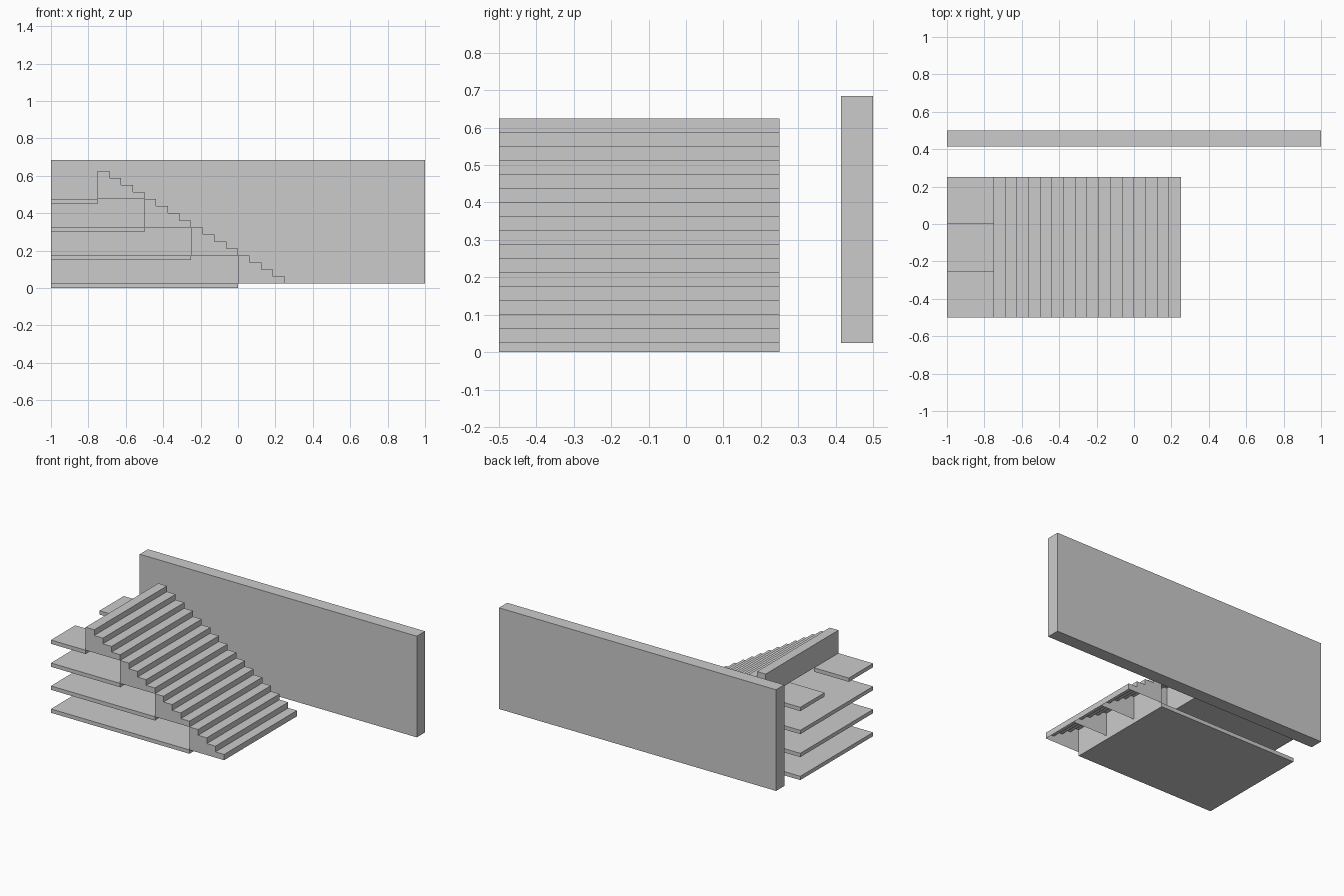
import bpy, bmesh

if "Cube" in bpy.data.objects:
    bpy.data.objects.remove(bpy.data.objects["Cube"])

SLAB = 0.025      # floor thickness
LEVEL = 0.15      # floor-to-floor height
BAY = 0.25        # grid bay in x and y
STEPS = 4         # steps per storey


def add_object(name, bm):
    mesh = bpy.data.meshes.new(name)
    bm.to_mesh(mesh)
    bm.free()
    obj = bpy.data.objects.new(name, mesh)
    bpy.context.collection.objects.link(obj)
    return obj


def box(name, x, y, z):
    bm = bmesh.new()
    bmesh.ops.create_cube(bm, size=1)
    for v in bm.verts:
        v.co = [lo + (c + 0.5) * (hi - lo) for c, (lo, hi) in zip(v.co, (x, y, z))]
    return add_object(name, bm)


def stair_module(name):
    """Hollow flight, open underneath: back panel at x=0, descending to x=BAY."""
    profile = [(0, 0)]
    for i in range(STEPS):
        z = LEVEL * (STEPS - i) / STEPS
        profile += [(BAY * i / STEPS, z), (BAY * (i + 1) / STEPS, z)]
    profile.append((BAY, 0))
    bm = bmesh.new()
    near = [bm.verts.new((x, 0, z)) for x, z in profile]
    far = [bm.verts.new((x, BAY, z)) for x, z in profile]
    bm.faces.new(near)
    bm.faces.new(far)
    for i in range(len(profile) - 1):      # treads, risers and back panel
        bm.faces.new((near[i], near[i + 1], far[i + 1], far[i]))
    bmesh.ops.recalc_face_normals(bm, faces=bm.faces)
    return add_object(name, bm)


# Stair flights: three modules wide on each of four levels
flight = stair_module("stair_flight_1")
for level in range(4):
    obj = flight
    if level:
        obj = bpy.data.objects.new(f"stair_flight_{level + 1}", flight.data)
        bpy.context.collection.objects.link(obj)
    obj.location = (-BAY * level, -0.5, SLAB + LEVEL * level)
    arr = obj.modifiers.new("width", 'ARRAY')
    arr.count = 3
    arr.use_relative_offset = False
    arr.use_constant_offset = True
    arr.constant_offset_displace = (0, BAY, 0)

# Floors, each one bay shorter than the one below
for level in range(3):
    z = LEVEL * level
    box(f"floor_{level + 1}", (-1, -BAY * level), (-0.5, 0.25), (z, z + SLAB))

# Top floor: two landings with an open bay between them
z = LEVEL * 3
box("top_landing_front", (-1, -0.75), (-0.5, -0.25), (z, z + SLAB))
box("top_landing_back", (-1, -0.75), (0, 0.25), (z, z + SLAB))

# Free-standing rear wall
box("rear_wall", (-1, 1), (0.415, 0.5), (SLAB, 0.685))
